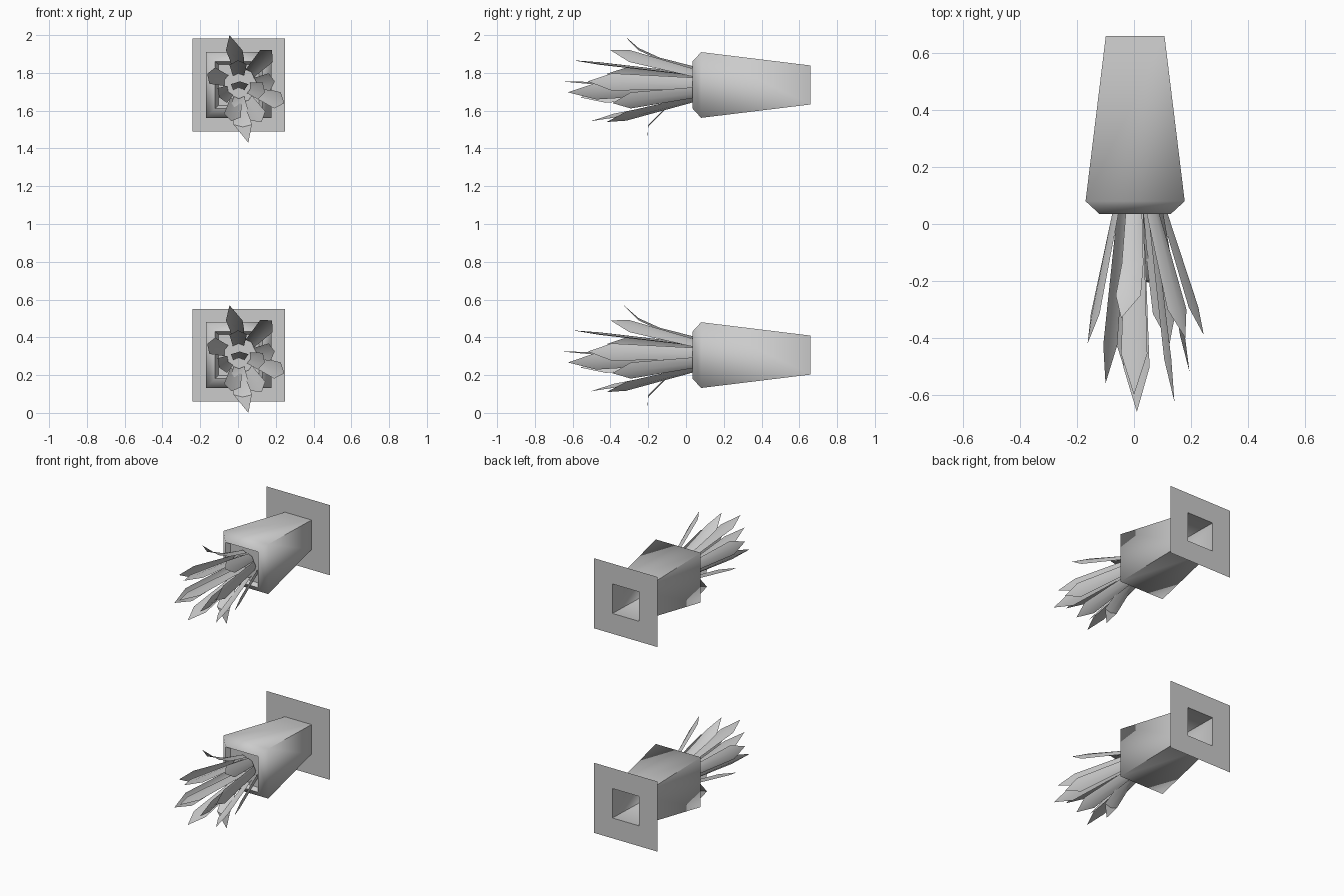
import bpy, math
from mathutils import Vector

if "Cube" in bpy.data.objects:
    bpy.data.objects.remove(bpy.data.objects["Cube"])

CX, CZ = 0.004, 0.306      # axis of the lower planter
STEP = 1.43                # height between the two planters


def make(name, verts, faces, angle=None):
    me = bpy.data.meshes.new(name)
    me.from_pydata(verts, [], faces)
    me.update()
    ob = bpy.data.objects.new(name, me)
    bpy.context.collection.objects.link(ob)
    if angle:
        bpy.ops.object.select_all(action='DESELECT')
        ob.select_set(True)
        bpy.context.view_layer.objects.active = ob
        bpy.ops.object.shade_smooth_by_angle(angle=math.radians(angle))
    return ob


def square_loft(name, rings, dz, cap=False, angle=None):
    """Skin square rings (y, half size) along the y axis."""
    v, f = [], []
    for y, h in rings:
        v += [(CX + sx * h, y, CZ + dz + sz * h)
              for sx, sz in ((-1, -1), (1, -1), (1, 1), (-1, 1))]
    for r in range(len(rings) - 1):
        for i in range(4):
            j = (i + 1) % 4
            a = r * 4
            f.append((a + i, a + j, a + 4 + j, a + 4 + i))
    if cap:
        n = len(v)
        f.append((n - 4, n - 3, n - 2, n - 1))
    return make(name, v, f, angle)


def leaf(name, path, halves, out, dz):
    """Pointed, lightly creased blade following a path; `out` is its outer side."""
    pts = [Vector(p) for p in path]
    out = Vector(out).normalized()
    side = out.cross(Vector((0, 1, 0))).normalized()
    v, f = [], []
    for p, h in zip(pts[:-1], halves):
        c = p + Vector((0, 0, dz))
        v += [c - side * h - out * 0.006, c + out * 0.006, c + side * h - out * 0.006]
    v.append(pts[-1] + Vector((0, 0, dz)))
    rows = len(pts) - 1
    for r in range(rows - 1):
        a = r * 3
        f += [(a, a + 1, a + 4, a + 3), (a + 1, a + 2, a + 5, a + 4)]
    a = (rows - 1) * 3
    f += [(a, a + 1, a + 3), (a + 1, a + 2, a + 3)]
    return make(name, v, f, 40)


# straight leaves: tip (x, y, z), root radius
STRAIGHT = [
    ((0.180, -0.40, 0.490), 0.09),
    ((0.245, -0.39, 0.210), 0.11),
    ((-0.163, -0.42, 0.365), 0.075),
    ((-0.100, -0.56, 0.240), 0.06),
    ((-0.035, -0.505, 0.114), 0.08),
    ((0.125, -0.42, 0.110), 0.09),
    ((0.195, -0.52, 0.325), 0.09),
    ((0.142, -0.625, 0.267), 0.06),
    ((0.000, -0.60, 0.437), 0.055),
    ((0.010, -0.66, 0.325), -0.02),
]

for level, dz in (("lower", 0.0), ("upper", STEP)):
    # wall plate with square opening
    square_loft(level + "_wall_plate", [(0.66, 0.245), (0.66, 0.103)], dz)
    # tapered pot with bevelled mouth and recessed floor
    square_loft(level + "_pot",
                [(0.66, 0.103), (0.08, 0.174), (0.035, 0.125), (0.065, 0.108)],
                dz, cap=True, angle=60)
    # straight leaves fanning out of the mouth
    for i, (tip, r) in enumerate(STRAIGHT):
        t = Vector(tip)
        out = Vector((t.x - CX, 0, t.z - CZ)).normalized()
        if r < 0:
            out = Vector((0, 0, 1))
        root = Vector((CX, 0.055, CZ)) + out * r
        leaf(f"{level}_leaf_{i + 1}", [root, root.lerp(t, 0.78), t],
             (0.030, 0.046), out, dz)
    # curled leaf at the top
    leaf(level + "_leaf_upturned",
         [(0.0, 0.055, 0.395), (-0.005, -0.14, 0.445), (-0.02, -0.25, 0.495),
          (-0.045, -0.33, 0.57)], (0.028, 0.038, 0.044), (0, 0, 1), dz)
    # drooping leaf at the bottom
    leaf(level + "_leaf_drooping",
         [(0.005, 0.055, 0.24), (0.005, -0.10, 0.19), (0.025, -0.20, 0.09),
          (0.055, -0.205, 0.0)], (0.028, 0.042, 0.048), (0, -0.2, -1), dz)
